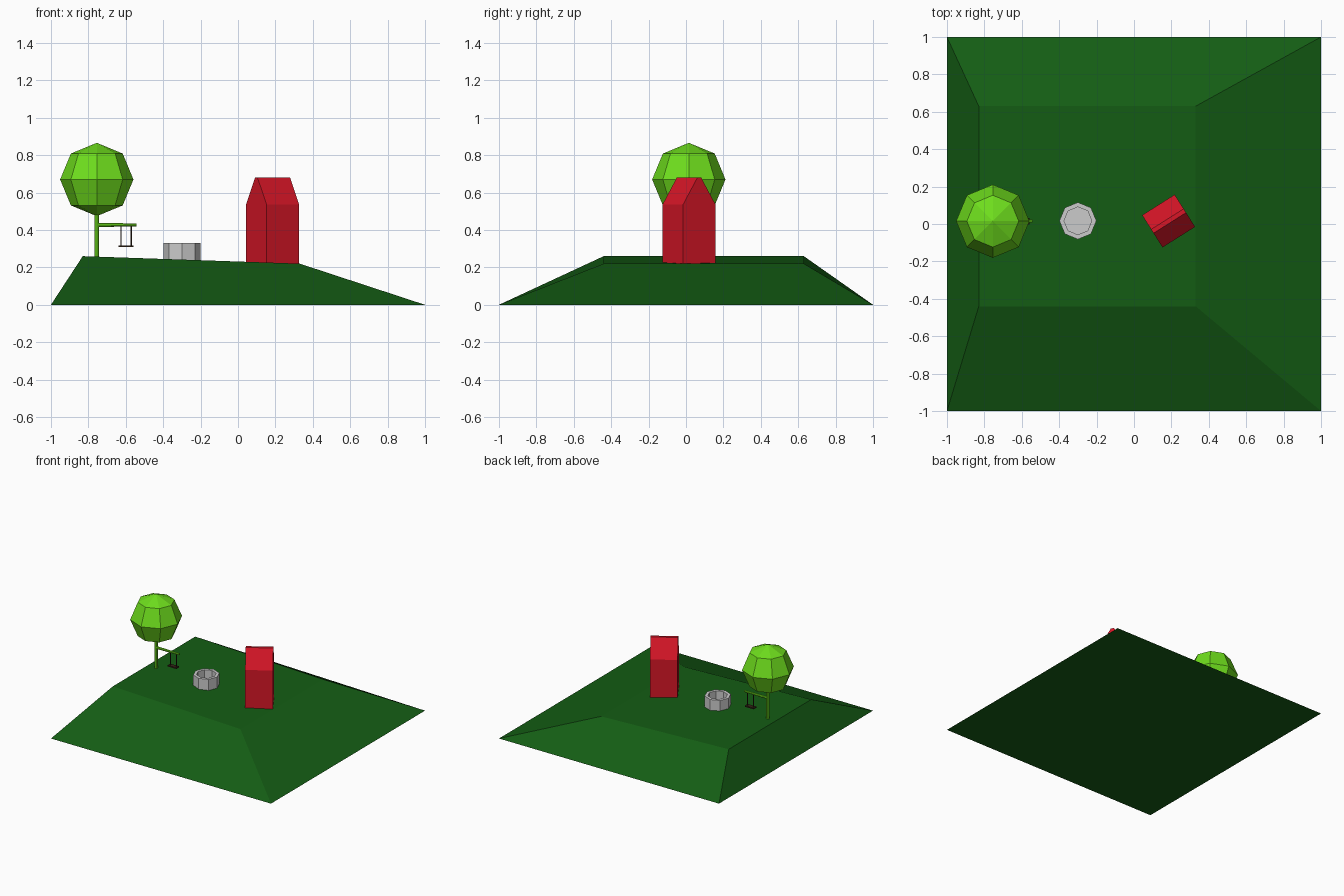
import bpy, bmesh, math
from mathutils import Matrix, Vector

if "Cube" in bpy.data.objects:
    bpy.data.objects.remove(bpy.data.objects["Cube"])


def material(name, rgb):
    m = bpy.data.materials.new(name)
    m.diffuse_color = (*rgb, 1)
    m.use_nodes = True
    m.node_tree.nodes["Principled BSDF"].inputs["Base Color"].default_value = m.diffuse_color
    return m


GRASS = material("grass", (0.007, 0.11, 0.007))
LEAF = material("leaf", (0.155, 0.72, 0.012))
RED = material("red_paint", (0.68, 0.008, 0.02))
WOOD = material("dark_wood", (0.035, 0.018, 0.008))


def finish(name, bm, mat=None):
    bmesh.ops.recalc_face_normals(bm, faces=bm.faces[:])
    me = bpy.data.meshes.new(name)
    bm.to_mesh(me)
    bm.free()
    ob = bpy.data.objects.new(name, me)
    bpy.context.collection.objects.link(ob)
    if mat:
        me.materials.append(mat)
    return ob


def loft(name, rings, mat=None):
    """Skin a stack of equal-length rings and cap both ends."""
    bm = bmesh.new()
    rows = [[bm.verts.new(p) for p in ring] for ring in rings]
    n = len(rows[0])
    for a, b in zip(rows, rows[1:]):
        for i in range(n):
            j = (i + 1) % n
            bm.faces.new((a[i], a[j], b[j], b[i]))
    bm.faces.new(rows[0])
    bm.faces.new(rows[-1])
    return finish(name, bm, mat)


def rod(name, a, b, r1, r2, mat, sides=8):
    a, b = Vector(a), Vector(b)
    d = b - a
    bm = bmesh.new()
    bmesh.ops.create_cone(bm, cap_ends=True, segments=sides, radius1=r1, radius2=r2, depth=d.length,
                          matrix=Matrix.Translation((a + b) / 2) @ d.to_track_quat('Z', 'Y').to_matrix().to_4x4())
    return finish(name, bm, mat)


# Hill with a slightly sloping plateau
loft("hill", [[(-1, -1, 0), (1, -1, 0), (1, 1, 0), (-1, 1, 0)],
              [(-.83, -.44, .26), (.33, -.44, .22), (.33, .63, .22), (-.83, .63, .26)]], GRASS)

# House: gabled profile with a narrow flat ridge, extruded and turned
profile = [(-.102, .22), (.102, .22), (.102, .537), (.012, .68), (-.012, .68), (-.102, .537)]
house = loft("house", [[(x, y, z) for y, z in profile] for x in (-.103, .103)], RED)
house.data.transform(Matrix.Translation((.185, .016, 0)) @ Matrix.Rotation(math.radians(32.3), 4, 'Z'))

# Well: octagonal wall with a recessed floor
loft("well", [[(-.30 + r * math.cos(k * math.pi / 4), .017 + r * math.sin(k * math.pi / 4), z)
               for k in range(8)]
              for r, z in ((.099, .23), (.099, .33), (.074, .33), (.074, .25))])

# Tree
TX, TY = -.755, .015
rod("trunk", (TX, TY, .25), (TX, TY, .5), .013, .013, LEAF)
rod("branch", (TX, TY, .427), (-.543, TY, .427), .011, .008, LEAF)
bm = bmesh.new()
bmesh.ops.create_uvsphere(bm, u_segments=8, v_segments=4, radius=.196,
                          matrix=Matrix.Translation((TX, TY, .67)))
finish("tree_crown", bm, LEAF)

# Swing
for side, x in (("left", -.626), ("right", -.57)):
    rod("swing_rope_" + side, (x, TY, .312), (x, TY, .427), .004, .004, WOOD, 6)
bm = bmesh.new()
bmesh.ops.create_cube(bm, size=1, matrix=Matrix.Translation((-.598, TY, .313)) @ Matrix.Diagonal((.08, .035, .01, 1)))
finish("swing_seat", bm, WOOD)
